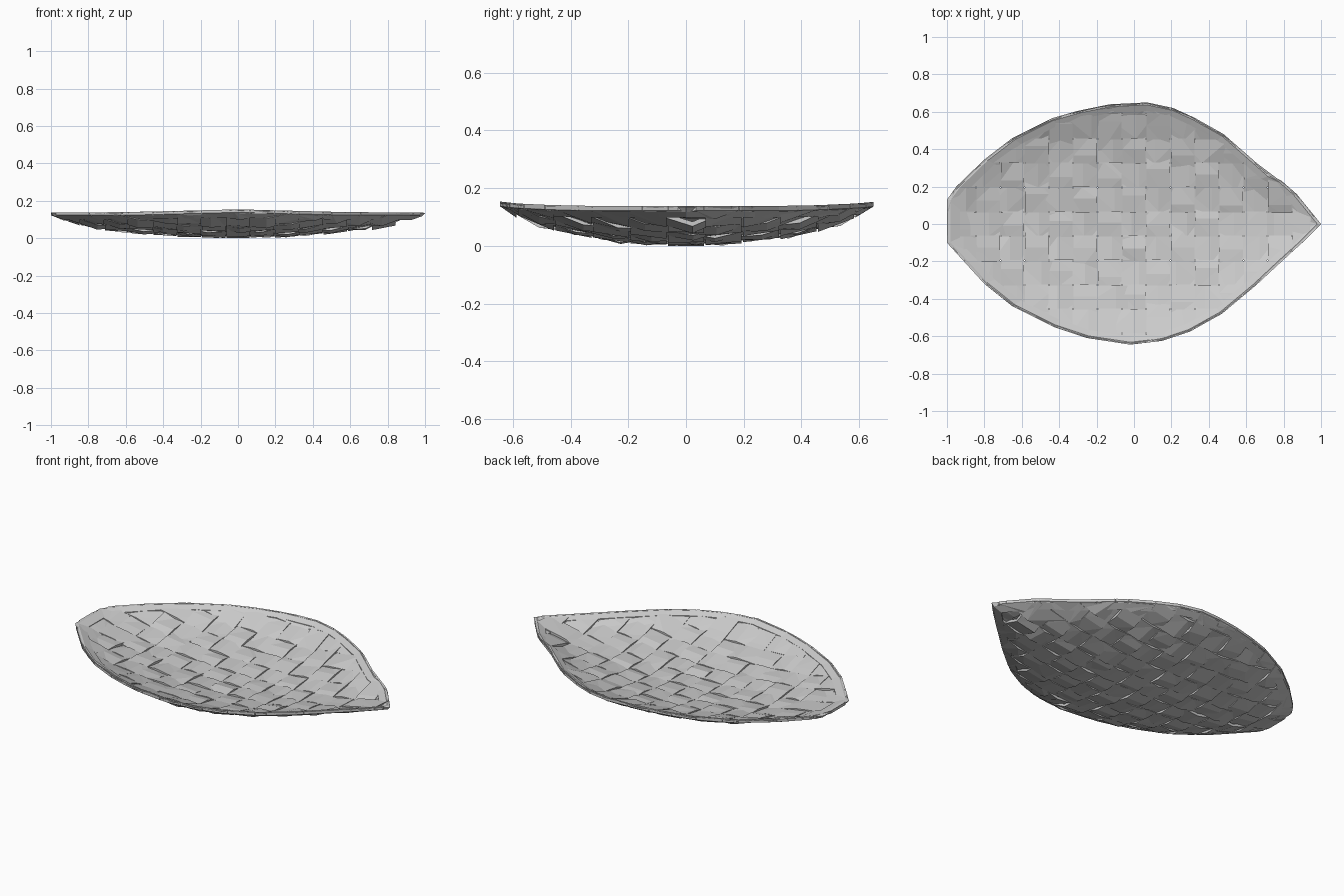
import bpy, bmesh, math, random
from mathutils import Vector

if "Cube" in bpy.data.objects:
    bpy.data.objects.remove(bpy.data.objects["Cube"])

random.seed(4)
PITCH, WAVE, THICK, MID = .13, .008, .016, .016

# Leaf outline seen from above, counter-clockwise from the pointed tip
outline = [(1, 0), (.87, .16), (.79, .23), (.73, .26), (.64, .34), (.48, .48), (.32, .57), (.21, .62),
           (.07, .65), (-.13, .64), (-.3, .605), (-.44, .565), (-.65, .46), (-.8, .345), (-.95, .2),
           (-1, .13), (-1, .02), (-1, -.1), (-.8, -.32), (-.65, -.44), (-.43, -.55), (-.25, -.61),
           (-.02, -.645), (.15, -.625), (.3, -.575), (.47, -.48), (.65, -.33), (.8, -.19), (.9, -.1)]
# Underside section: distance from centre (0..1), height
section = [(0, 0), (.22, .004), (.42, .015), (.6, .034), (.76, .055), (.88, .08), (1, .12)]
edges = list(zip(outline, outline[1:] + outline[:1]))


def radial(x, y):
    """Distance from centre as a fraction of the outline in that direction."""
    for (ax, ay), (bx, by) in edges:
        det = ax * by - ay * bx
        u, v = (x * by - y * bx) / det, (ax * y - ay * x) / det
        if u >= -1e-6 and v >= -1e-6:
            return min(1, u + v)
    return 0


def bowl(x, y):
    s = radial(x, y)
    rim = (.132 + .018 * max(0, 1 - abs(x) / .6)) / .138
    for (a, ha), (b, hb) in zip(section, section[1:]):
        if s <= b:
            return (ha + (hb - ha) * (s - a) / (b - a)) * rim
    return section[-1][1] * rim


def span(axis, c):
    """Range of the outline along the other axis where this axis equals c."""
    lim = [min(p[axis] for p in outline) + 1e-4, max(p[axis] for p in outline) - 1e-4]
    c = max(lim[0], min(lim[1], c))
    hits = []
    for p, q in edges:
        if (p[axis] - c) * (q[axis] - c) <= 0 and p[axis] != q[axis]:
            t = (c - p[axis]) / (q[axis] - p[axis])
            hits.append(p[1 - axis] + t * (q[1 - axis] - p[1 - axis]))
    return c, min(hits), max(hits)


def finish(bm, name):
    bmesh.ops.remove_doubles(bm, verts=bm.verts, dist=.0005)
    bmesh.ops.triangulate(bm, faces=bm.faces)
    bmesh.ops.recalc_face_normals(bm, faces=bm.faces)
    mesh = bpy.data.meshes.new(name)
    bm.to_mesh(mesh)
    bm.free()
    obj = bpy.data.objects.new(name, mesh)
    bpy.context.collection.objects.link(obj)


def strip(axis, i, name):
    """Flat woven ribbon running across the dish, passing over and under."""
    bm = bmesh.new()
    rows = []
    sides = [span(axis, (i + d) * PITCH) for d in (-.48, .48)]
    for j in range(-9, 10):
        over = (1 if (i + j + axis) % 2 else -1) * WAVE
        row = []
        shift = random.uniform(-.035, .035)
        for c, lo, hi in sides:
            a = max(lo, min(hi, j * PITCH + shift))
            x, y = (c, a) if axis == 0 else (a, c)
            fade = min(1, (1 - radial(x, y)) * 10)
            wave = (over + random.uniform(-.006, .004)) * fade
            z = max(bowl(x, y) + MID + wave, THICK / 2)
            row += [Vector((x, y, z - THICK / 2)), Vector((x, y, z + THICK / 2))]
        rows.append([row[k] for k in (0, 1, 3, 2)])
    # drop stations squeezed together outside the outline
    rows = [r for k, r in enumerate(rows) if k == 0 or max((r[m] - rows[k - 1][m]).length for m in (0, 2)) > .01]
    rings = [[bm.verts.new(v) for v in r] for r in rows]
    for a, b in zip(rings, rings[1:]):
        for k in range(4):
            bm.faces.new((a[k], a[(k + 1) % 4], b[(k + 1) % 4], b[k]))
    bm.faces.new(rings[0])
    bm.faces.new(rings[-1][::-1])
    finish(bm, name)


# Woven base: lengthwise and crosswise ribbons
for i in range(-5, 6):
    strip(1, i, "lengthwise_strip")
for i in range(-7, 8):
    strip(0, i, "crosswise_strip")

# Narrow rounded rim following the leaf outline
bm = bmesh.new()
loops = []
for x, y in outline:
    ring = []
    for s, dz in ((.93, .006), (.985, .008), (1, .02), (.98, .03), (.93, .03)):
        ring.append(bm.verts.new((x * s, y * s, bowl(x * s, y * s) + dz)))
    loops.append(ring)
for a, b in zip(loops, loops[1:] + loops[:1]):
    for k in range(5):
        bm.faces.new((a[k], a[(k + 1) % 5], b[(k + 1) % 5], b[k]))
finish(bm, "rim_band")
